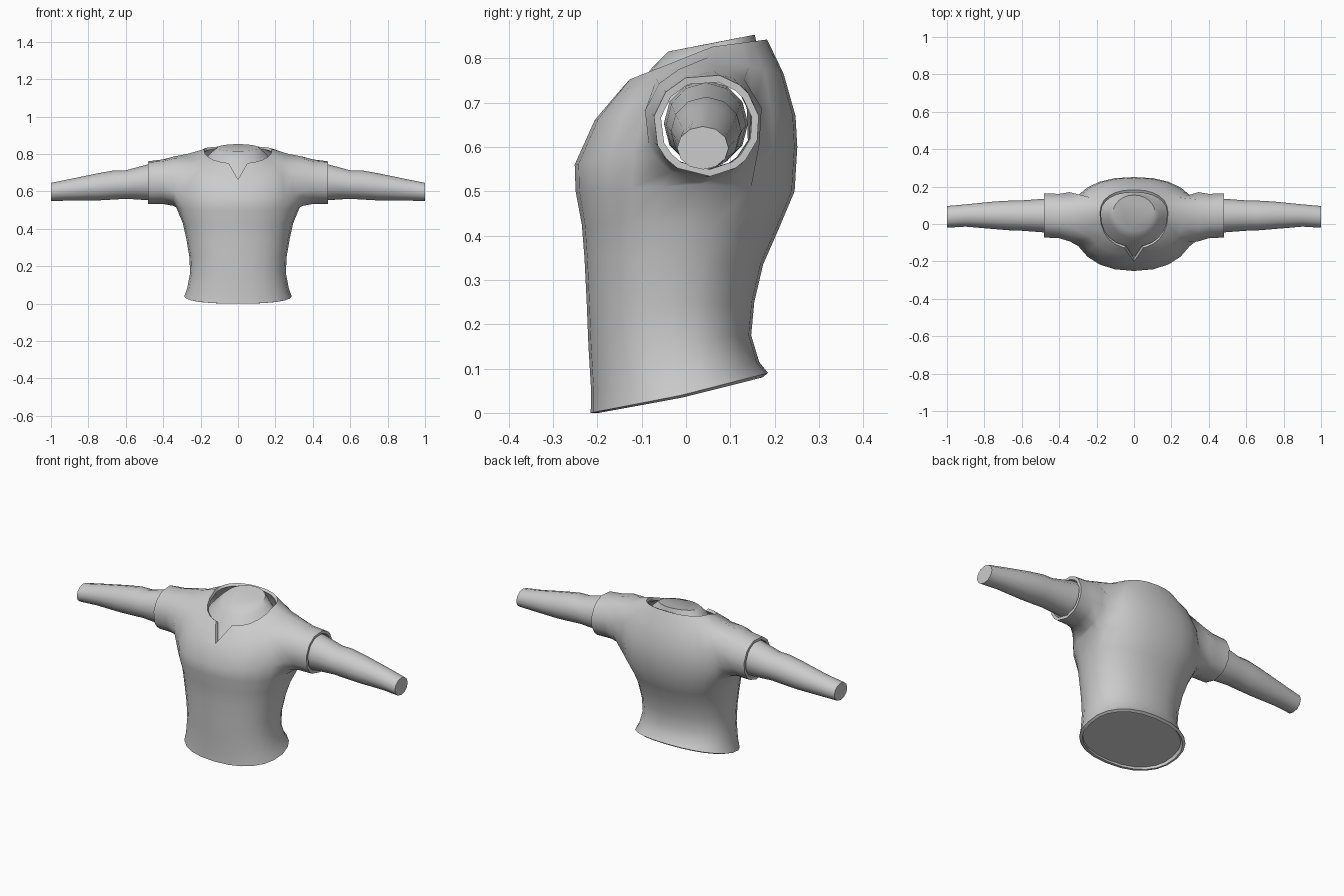
import bpy, bmesh
from math import sin, cos, pi, atan2

if "Cube" in bpy.data.objects:
    bpy.data.objects.remove(bpy.data.objects["Cube"])

N = 24


def finish(name, bm):
    bmesh.ops.recalc_face_normals(bm, faces=bm.faces[:])
    me = bpy.data.meshes.new(name)
    bm.to_mesh(me)
    bm.free()
    ob = bpy.data.objects.new(name, me)
    bpy.context.collection.objects.link(ob)
    return ob


def select(ob):
    bpy.ops.object.select_all(action='DESELECT')
    ob.select_set(True)
    bpy.context.view_layer.objects.active = ob


def smooth(ob, angle=0.7):
    select(ob)
    bpy.ops.object.shade_smooth_by_angle(angle=angle)


def power(v, p):
    return abs(v) ** p * (1 if v >= 0 else -1)


def ring(bm, r, p=0.88):
    # egg-shaped ring: front (y, z), back (y, z), half width, side (y, z)
    yf, zf, yb, zb, hw, ys, zs = r
    out = []
    for i in range(N):
        t = 2 * pi * i / N
        c = power(cos(t), p)
        y, z = (yf, zf) if c > 0 else (yb, zb)
        a = abs(c)
        out.append(bm.verts.new((hw * power(sin(t), p), ys + (y - ys) * a, zs + (z - zs) * a)))
    return out


def loft(bm, rings):
    rows = []
    for a, b in zip(rings, rings[1:]):
        n = len(a)
        rows.append([bm.faces.new((a[i], a[(i + 1) % n], b[(i + 1) % n], b[i])) for i in range(n)])
    return rows


# shirt body, hem to neckline
SHIRT = [
    (-.215, .000, .185, .090, .287, -.01, .040),
    (-.214, .050, .165, .115, .272, -.02, .080),
    (-.220, .150, .147, .175, .256, -.03, .165),
    (-.224, .250, .154, .250, .260, -.03, .250),
    (-.229, .350, .174, .335, .276, -.02, .345),
    (-.235, .425, .207, .410, .295, .00, .430),
    (-.249, .500, .245, .500, .330, .03, .515),
    (-.251, .560, .251, .600, .338, .04, .610),
    (-.206, .660, .247, .670, .325, .04, .710),
    (-.165, .710, .220, .765, .265, .05, .802),
    (-.132, .750, .183, .842, .182, .06, .826),
]
bm = bmesh.new()
rows = loft(bm, [ring(bm, r) for r in SHIRT])

# armholes, then sleeves drawn out of them: x, centre y, z, radii
holes = []
for side in (N // 4, 3 * N // 4):
    holes += [rows[r][c] for r in (6, 7, 8) for c in range(side - 2, side + 2)]
bmesh.ops.delete(bm, geom=holes, context='FACES')
for s in (-1, 1):
    edges = [e for e in bm.edges if e.is_boundary
             and all(v.co.x * s > .12 and .45 < v.co.z < .815 for v in e.verts)
             and all(abs(v.co.x) > .215 for v in e.verts)]
    for x, cy, cz, ry, rz in ((.345, .04, .655, .135, .132), (.40, .043, .653, .121, .120),
                              (.48, .046, .649, .120, .116)):
        ret = bmesh.ops.extrude_edge_only(bm, edges=edges)['geom']
        for v in [g for g in ret if isinstance(g, bmesh.types.BMVert)]:
            a = atan2((v.co.z - .655) / .14, (v.co.y - .035) / .13)
            v.co = (s * x, cy + ry * cos(a), cz + rz * sin(a))
        edges = [g for g in ret if isinstance(g, bmesh.types.BMEdge)]
shirt = finish("shirt", bm)

# cloth thickness and V notch at the collar
bm = bmesh.new()
f = bm.faces.new([bm.verts.new(c) for c in ((-.058, -.3, .765), (.058, -.3, .765), (0, -.3, .665))])
ext = bmesh.ops.extrude_face_region(bm, geom=[f])['geom']
for v in ext:
    if isinstance(v, bmesh.types.BMVert):
        v.co.y = -.07
notch = finish("notch_cutter", bm)
notch.hide_render = True
notch.hide_set(True)
m = shirt.modifiers.new("thickness", 'SOLIDIFY')
m.thickness, m.offset = .016, -1
b = shirt.modifiers.new("notch", 'BOOLEAN')
b.operation, b.solver, b.object = 'DIFFERENCE', 'EXACT', notch
select(shirt)
for name in ("thickness", "notch"):
    bpy.ops.object.modifier_apply(modifier=name)
smooth(shirt)

# neck and upper chest inside the collar, with flat tilted top
bm = bmesh.new()
rings = [ring(bm, r, 1) for r in (
    (-.175, .640, .205, .740, .205, .05, .740),
    (-.112, .735, .165, .805, .160, .06, .790),
    (-.075, .780, .160, .830, .135, .06, .815),
    (-.040, .815, .155, .853, .112, .06, .834))]
loft(bm, rings)
bm.faces.new(rings[-1])
smooth(finish("neck", bm))

# closed underside within the hem
bm = bmesh.new()
bm.faces.new(ring(bm, (-.205, .010, .170, .099, .275, -.01, .050)))
finish("waist_cap", bm)

# arms: x, y min, y max, z min, z max
ARM = [(.36, -.05, .14, .555, .75), (.48, -.045, .135, .553, .745), (.60, -.036, .126, .561, .713),
       (.66, -.034, .125, .557, .713), (.75, -.027, .12, .552, .697),
       (.90, -.014, .105, .551, .666), (1.0, -.02, .096, .549, .646)]
for s, name in ((-1, "right_arm"), (1, "left_arm")):
    bm = bmesh.new()
    rings = []
    for x, y0, y1, z0, z1 in ARM:
        rings.append([bm.verts.new((s * x, (y0 + y1) / 2 + (y1 - y0) / 2 * cos(k * pi / 6),
                                    (z0 + z1) / 2 + (z1 - z0) / 2 * sin(k * pi / 6))) for k in range(12)])
    loft(bm, rings)
    bm.faces.new(rings[0])
    bm.faces.new(rings[-1])
    smooth(finish(name, bm))
